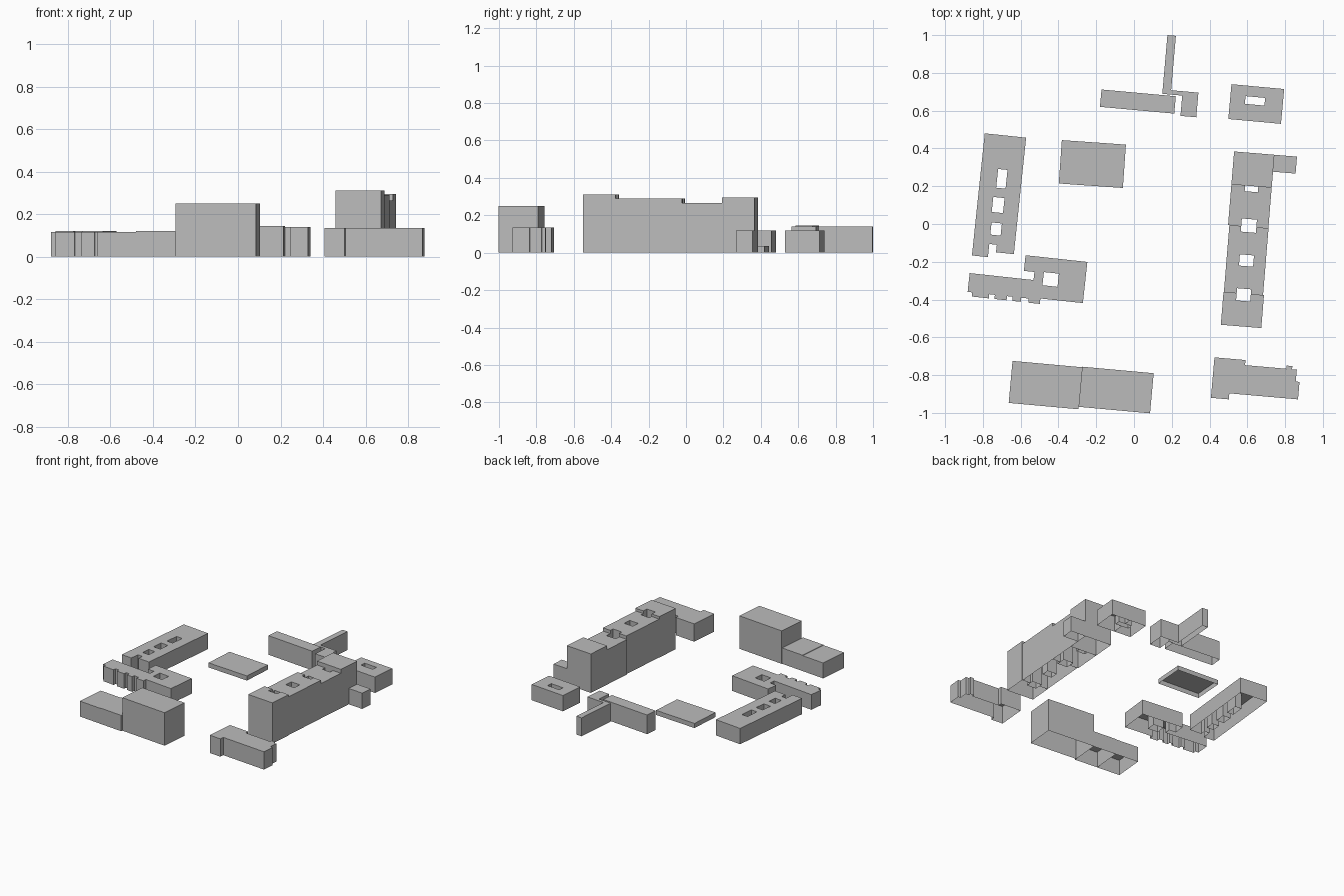
import bpy
import bmesh
from math import radians
from mathutils import Matrix, Vector
from mathutils.geometry import tessellate_polygon

default = bpy.data.objects.get("Cube")
if default:
    bpy.data.objects.remove(default, do_unlink=True)

UNIT = 0.01  # plans are drawn in hundredths

grey = bpy.data.materials.new("building_grey")
grey.use_nodes = True
grey.diffuse_color = (0.5, 0.5, 0.5, 1)
grey.node_tree.nodes["Principled BSDF"].inputs["Base Color"].default_value = grey.diffuse_color


def right_angled_loop(steps):
    """Turn alternating across / forward positions into a right-angled loop."""
    across, forward = steps[::2], steps[1::2]
    points = []
    for i, depth in enumerate(forward):
        next_across = across[(i + 1) % len(across)]
        points += [(across[i], depth), (next_across, depth)]
    return [Vector((u * UNIT, -v * UNIT, 0)) for u, v in points]


def block(name, site, height, plan, courtyards=()):
    """Raise a plan to a flat roof with walls, leaving the underside open."""
    x, y, turn = site
    top = Vector((0, 0, height * UNIT))
    loops = [right_angled_loop(plan)]
    for left, back, right, front in courtyards:
        loops.append(right_angled_loop([left, back, right, front]))

    bm = bmesh.new()
    roof_verts = []
    for loop in loops:
        low = [bm.verts.new(p) for p in loop]
        high = [bm.verts.new(p + top) for p in loop]
        roof_verts += high
        for i in range(len(loop)):
            j = (i + 1) % len(loop)
            bm.faces.new((low[i], low[j], high[j], high[i]))

    # Roof, with the courtyards left open
    if courtyards:
        for triangle in tessellate_polygon(loops):
            bm.faces.new([roof_verts[i] for i in triangle])
    else:
        bm.faces.new(roof_verts)
    bmesh.ops.recalc_face_normals(bm, faces=bm.faces)

    mesh = bpy.data.meshes.new(name)
    bm.to_mesh(mesh)
    bm.free()
    mesh.materials.append(grey)
    building = bpy.data.objects.new(name, mesh)
    bpy.context.collection.objects.link(building)
    building.matrix_world = (Matrix.Translation((x * UNIT, y * UNIT, 0))
                             @ Matrix.Rotation(radians(-turn), 4, "Z"))
    return building


# West side: long block with three courtyards and a front notch
block("west_block", (-79, 48, 6), 12,
      [0, 0, 22, 62, 12.5, 58, 8.5, 65],
      [(9, 18, 14, 28), (8, 33, 14, 41), (8.5, 46.5, 14, 53)])

# South-west: low block with a row of bays along its front
bays = []
for right, left in ((38.7, 32.5), (28.5, 24), (21, 14.5), (11.5, 2.5)):
    bays += [right, 12.2, left, 10]
block("southwest_block", (-87, -26, 6.2), 11.5,
      [0, 0, 34, -4.3, 28.4, -12.6, 61.3, 9.3] + bays,
      [(39, -4.8, 47, 2.2)])

# South side: two low halves beside a taller hall
south = (-64.3, -72.5, 5.2)
block("south_low_outer", south, 11.7, [0, 0, 18.5, 22.3])
block("south_low_inner", south, 12, [18.5, 0, 37, 22.3])
block("south_hall", south, 25, [37, -0.3, 75, 21])

# South-east: low block with stepped corners
block("southeast_block", (42.6, -70.6, 5), 13.5,
      [0, 0, 16.5, 2.7, 38.4, 1, 41.5, 2.7, 44, 9, 46, 18.3, 9.5, 21.5])

# East side: tall row in four heights, light wells between the sections
east = (53, 38.4, 4.7)
block("east_row_back", east, 29.5, [0, 0, 21.4, 17.5])
block("east_row_annex", east, 12, [21.4, 0, 33.4, 9])
block("east_row_low", east, 26.5,
      [0, 17.5, 7.3, 20.5, 14.3, 17.5, 21.4, 39, 15, 35, 7, 39])
block("east_row_middle", east, 29,
      [0.7, 39, 7, 42, 15, 39, 21.5, 74.5, 15, 72, 7.5, 74.5],
      [(7.5, 54, 15, 60)])
block("east_row_front", east, 31,
      [0.5, 74.5, 7.5, 78.5, 15, 74.5, 22, 92])

# North-east: two halves around a shared court
northeast = (51.6, 74, 5.2)
block("northeast_left_half", northeast, 12,
      [0, 0, 13.3, 5.6, 8, 9.7, 13.3, 18.5])
block("northeast_right_half", northeast, 12,
      [13.3, 0, 28, 18.5, 13.3, 9.7, 18.4, 5.6])

# North: straight wing and a thin cranked wing beside it
block("north_wing", (-17.2, 71.2, 5.2), 14.5, [0, 0, 39.5, 9.2])
block("north_cranked_wing", (17.7, 100, 5), 14,
      [0, 0, 4.5, 28.9, 19, 42, 10.6, 31.2])

# Centre: thin raised platform
block("central_platform", (-38.2, 44.4, 4), 3.5, [0, 0, 34, 23])
